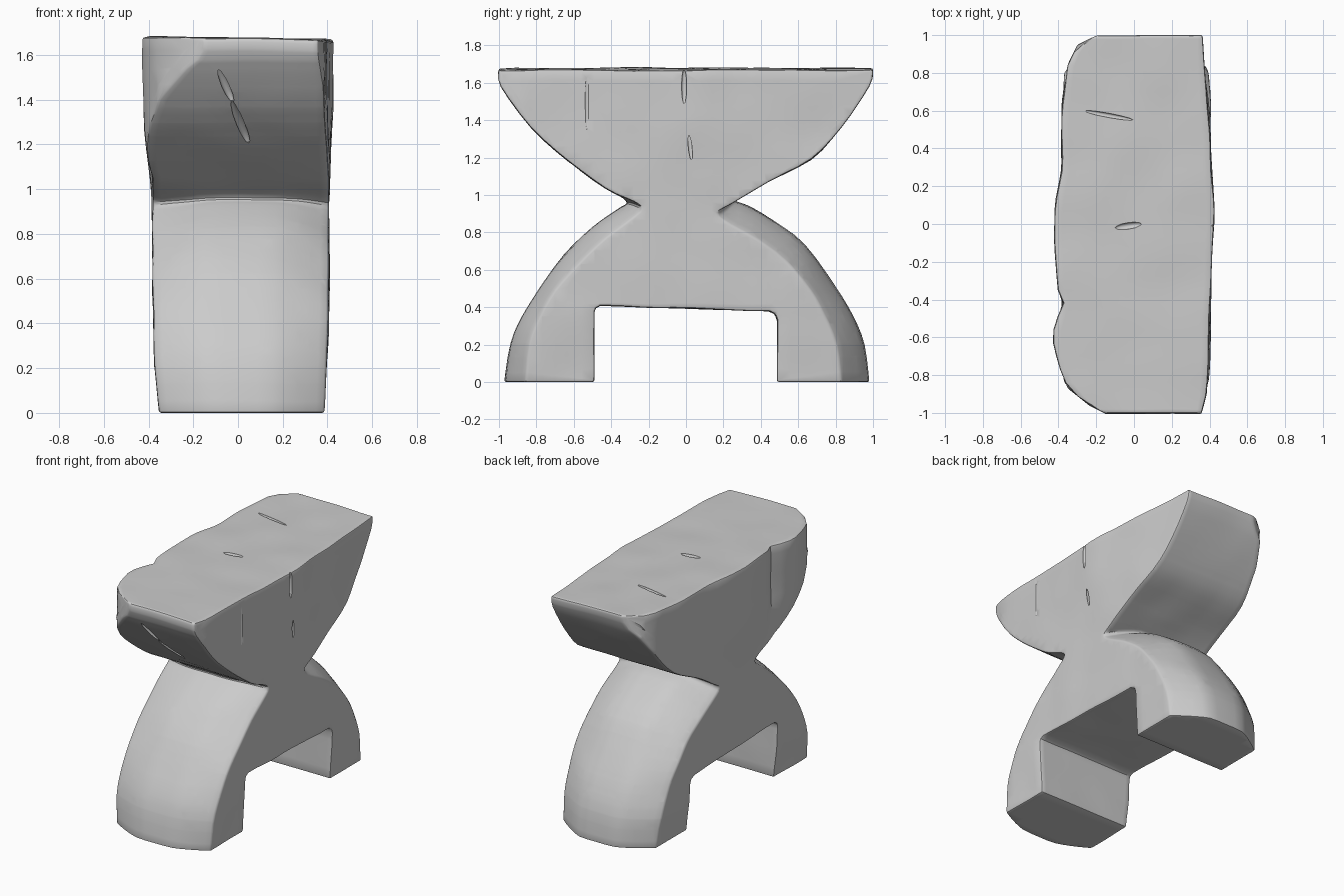
import bpy, bmesh
from mathutils import Vector, noise

if "Cube" in bpy.data.objects:
    bpy.data.objects.remove(bpy.data.objects["Cube"])

# Half outlines from foot to seat tip: y, z, then how far the side edge is cut back (dy, dz)
BACK = [(.98, 0, -.15, 0), (.955, .2, -.15, 0), (.89, .36, -.15, 0), (.80, .51, -.13, -.02),
        (.64, .73, -.11, -.08), (.46, .87, -.08, -.11), (.34, .94, -.10, -.10),
        (.26, .97, -.09, -.07), (.30, 1.0, -.06, -.05), (.44, 1.07, 0, 0),
        (.67, 1.19, 0, 0), (.83, 1.36, 0, 0), (.98, 1.58, 0, 0), (1.0, 1.67, 0, 0)]
FRONT = [(-.97, 0, .11, 0), (-.94, .2, .10, 0), (-.88, .35, .10, 0), (-.78, .51, .08, -.02),
         (-.65, .68, .07, -.05), (-.50, .83, .06, -.07), (-.36, .93, .06, -.06),
         (-.32, .955, .08, -.03), (-.34, .985, .06, -.02), (-.43, 1.035, 0, 0),
         (-.63, 1.18, 0, 0), (-.83, 1.36, 0, 0), (-.99, 1.58, 0, 0), (-1.0, 1.67, 0, 0)]
# Square opening between the legs
ARCH = [(-.49, 0), (-.49, .375), (-.482, .395), (-.46, .407), (.44, .38), (.475, .365), (.487, .33), (.487, 0)]
# Uneven side outlines: seat in plan (y, x), lower body by height (z, x)
SEAT_L = [(-1, -.16), (-.96, -.24), (-.87, -.35), (-.75, -.40), (-.6, -.43), (-.5, -.41), (-.44, -.36),
          (-.38, -.40), (-.1, -.425), (.1, -.42), (.3, -.38), (.6, -.38), (.85, -.35), (.95, -.30), (1, -.2)]
SEAT_R = [(-1, .36), (-.9, .385), (-.5, .40), (.1, .425), (.5, .40), (1, .36)]
LOW_L = [(0, -.35), (.2, -.37), (.5, -.38), (1.7, -.39)]
LOW_R = [(0, .385), (.4, .405), (1.7, .41)]


def interp(table, t):
    if t <= table[0][0]:
        return table[0][1]
    for (a, va), (b, vb) in zip(table, table[1:]):
        if t <= b:
            return va + (vb - va) * (t - a) / (b - a)
    return table[-1][1]


def spline(pts, n=3):
    p = [pts[0]] + pts + [pts[-1]]
    out = []
    for a, b, c, d in zip(p, p[1:], p[2:], p[3:]):
        for i in range(n):
            t = i / n
            out.append(.5 * (2 * b + (c - a) * t + (2 * a - 5 * b + 4 * c - d) * t * t
                             + (3 * b - a - 3 * c + d) * t ** 3))
    return out + [pts[-1]]


def section(s):
    """Outline at cross position s (-1..1); the legs are crowned towards the sides."""
    w = max(0, (abs(s) - .3) / .7) ** 1.4
    half = lambda rows: spline([Vector((y + dy * w, z + dz * w)) for y, z, dy, dz in rows])
    return half(BACK) + half(FRONT)[::-1] + [Vector(p) for p in ARCH]


def warp(co):
    """Map the straight block onto the irregular hewn sides and add slight tool unevenness."""
    s, y, z = co
    t = min(1, max(0, (z - .95) / .4))
    t = t * t * (3 - 2 * t)
    left = interp(LOW_L, z) * (1 - t) + interp(SEAT_L, y) * t
    right = interp(LOW_R, z) * (1 - t) + interp(SEAT_R, y) * t
    x = left + (right - left) * (s / .4 + 1) / 2
    p = Vector((x, y, z))
    d = noise.noise_vector(p * 4) * .007
    d.y *= .5
    if z < .02:
        d.z = 0
    elif z > 1.6:
        d.z += .005 - .015 * x
    return p + d


# Stool body: loft the outlines across the width
bm = bmesh.new()
stations = [-1, -.9, -.78, -.64, -.5, -.38, -.2, 0, .2, .38, .5, .64, .78, .9, 1]
rings = [[bm.verts.new((s * .4, p.x, p.y)) for p in section(s)] for s in stations]
for a, b in zip(rings, rings[1:]):
    for i in range(len(a)):
        j = (i + 1) % len(a)
        bm.faces.new((a[i], a[j], b[j], b[i]))
bm.faces.new(rings[0])
bm.faces.new(rings[-1][::-1])
bmesh.ops.recalc_face_normals(bm, faces=bm.faces)

# Worn edges
sharp = [e for e in bm.edges if e.calc_face_angle(0) > .7]
bmesh.ops.bevel(bm, geom=sharp, offset=.011, segments=2, profile=.5, affect='EDGES', clamp_overlap=False)

# Slice the big flat faces so they can follow the uneven outline
bmesh.ops.triangulate(bm, faces=[f for f in bm.faces if len(f.verts) > 4])
for axis, lo, step, count in ((1, -.98, .07, 29), (2, .07, .07, 23)):
    n = Vector((0, 0, 0))
    n[axis] = 1
    for i in range(count):
        bmesh.ops.bisect_plane(bm, geom=bm.verts[:] + bm.edges[:] + bm.faces[:],
                               plane_co=n * (lo + i * step), plane_no=n, dist=1e-5)
for v in bm.verts:
    v.co = warp(v.co)
bmesh.ops.triangulate(bm, faces=bm.faces)
bmesh.ops.recalc_face_normals(bm, faces=bm.faces)


def to_object(name, b):
    me = bpy.data.meshes.new(name)
    b.to_mesh(me)
    b.free()
    ob = bpy.data.objects.new(name, me)
    bpy.context.collection.objects.link(ob)
    return ob


stool = to_object("carved_wood_stool", bm)

# Drying cracks: thin spindles cut into the surface (start, end, radius)
CRACKS = [((.405, -.53, 1.68), (.405, -.53, 1.33), .012), ((.42, -.01, 1.68), (.42, -.01, 1.48), .014),
          ((.41, .01, 1.38), (.41, .03, 1.18), .014), ((-.10, -.02, 1.675), (.04, 0, 1.675), .018),
          ((-.27, .60, 1.675), (0, .55, 1.675), .012), ((-.10, -.97, 1.57), (-.02, -.85, 1.385), .02),
          ((-.03, -.86, 1.40), (.05, -.66, 1.20), .02)]
cb = bmesh.new()
for a, b, r in CRACKS:
    a, b = Vector(a), Vector(b)
    m = (b - a).to_track_quat('Z', 'Y').to_matrix().to_4x4()
    m.translation = (a + b) / 2
    new = bmesh.ops.create_icosphere(cb, subdivisions=2, radius=1)["verts"]
    for v in new:
        v.co = m @ Vector((v.co.x * r, v.co.y * r, v.co.z * (b - a).length / 2))
cutter = to_object("crack_cutter", cb)
cutter.hide_render = True
cutter.hide_set(True)
mod = stool.modifiers.new("cracks", 'BOOLEAN')
mod.object = cutter
mod.operation = 'DIFFERENCE'
mod.solver = 'EXACT'
mod.use_self = True

# Bake the cracks and shade smoothly with crisp edges
bpy.context.view_layer.objects.active = stool
stool.select_set(True)
bpy.ops.object.modifier_apply(modifier=mod.name)
bpy.data.objects.remove(cutter)
bpy.ops.object.shade_smooth_by_angle(angle=.6)
